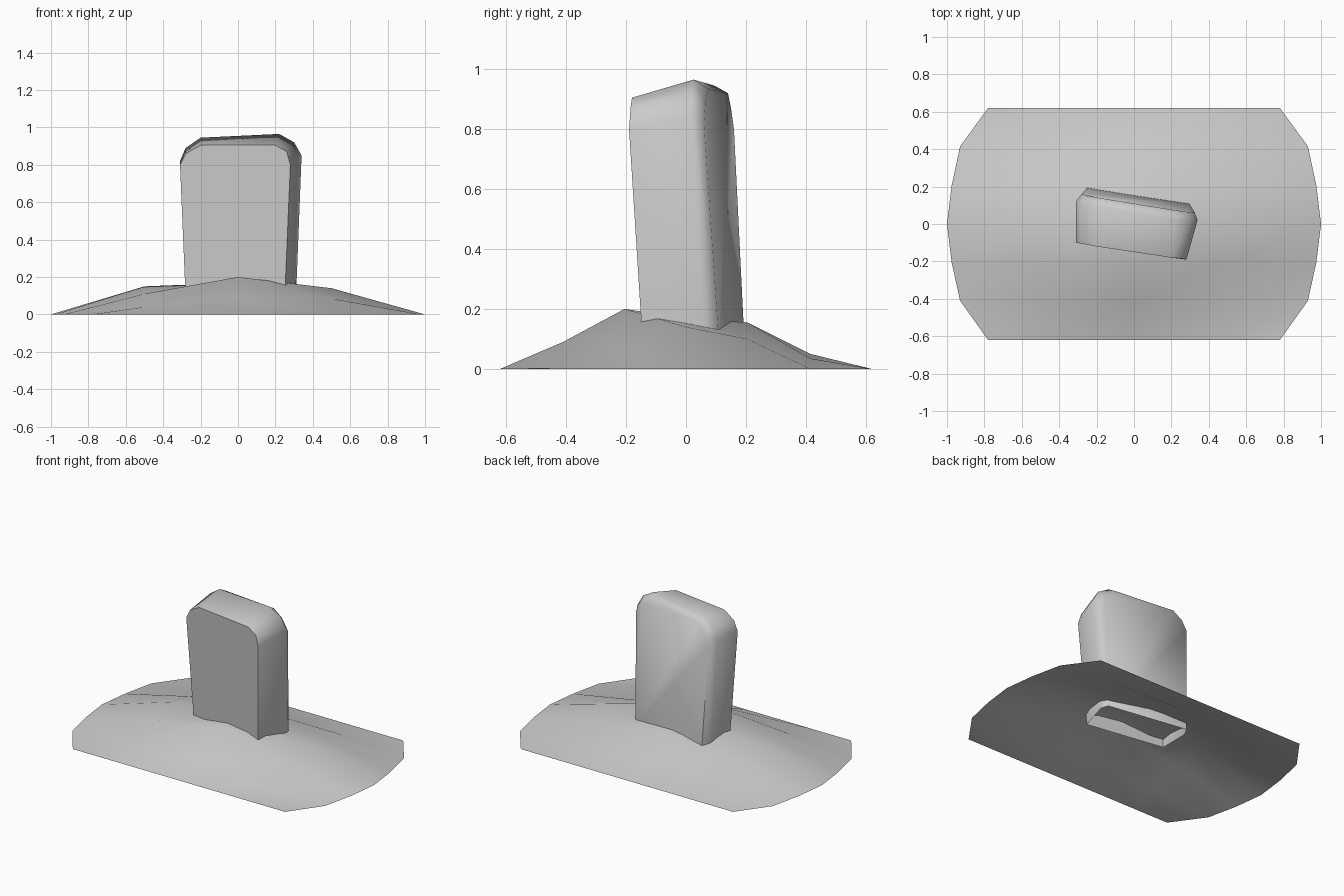
import bpy, math


def make_object(name, verts, faces, angle):
    mesh = bpy.data.meshes.new(name)
    mesh.from_pydata(verts, [], faces)
    obj = bpy.data.objects.new(name, mesh)
    bpy.context.collection.objects.link(obj)
    bpy.ops.object.select_all(action='DESELECT')
    obj.select_set(True)
    bpy.context.view_layer.objects.active = obj
    bpy.ops.object.shade_smooth_by_angle(angle=math.radians(angle))
    return obj


# Earth mound: open sheet, each row is y, half width, heights at x = -0.5, 0, 0.5
rows = [
    (-0.62, 0.78, 0.0, 0.0, 0.0),
    (-0.41, 0.93, 0.04, 0.09, 0.005),
    (-0.205, 0.975, 0.11, 0.20, 0.085),
    (0.0, 1.0, 0.15, 0.17, 0.14),
    (0.205, 0.975, 0.11, 0.155, 0.10),
    (0.415, 0.93, 0.035, 0.05, 0.035),
    (0.62, 0.78, 0.0, 0.0, 0.0),
]
verts, faces = [], []
for y, w, a, b, c in rows:
    verts += [(-w, y, 0), (-0.5, y, a), (0, y, b), (0.5, y, c), (w, y, 0)]
for r in range(len(rows) - 1):
    for c in range(4):
        i = r * 5 + c
        faces.append((i, i + 1, i + 6, i + 5))
make_object("earth_mound", verts, faces, 60)

# Leaning headstone: arched outlines at the front, top ridge and back, open below
front = [(-0.28, -0.06, 0.09), (-0.31, -0.10, 0.80), (-0.28, -0.105, 0.86), (-0.2, -0.12, 0.905),
         (0.2, -0.18, 0.905), (0.26, -0.185, 0.87), (0.28, -0.19, 0.80), (0.25, -0.145, 0.09)]
ridge = [(-0.28, 0.14, 0.09), (-0.31, 0.12, 0.82), (-0.28, 0.11, 0.89), (-0.2, 0.095, 0.945),
         (0.22, 0.025, 0.965), (0.30, 0.02, 0.92), (0.34, 0.02, 0.85), (0.31, 0.06, 0.09)]
back = [(-0.25, 0.195, 0.09), (-0.28, 0.16, 0.80), (-0.25, 0.15, 0.87), (-0.19, 0.14, 0.92),
        (0.21, 0.075, 0.935), (0.28, 0.065, 0.89), (0.325, 0.06, 0.82), (0.295, 0.11, 0.09)]
n = len(front)
faces = [tuple(reversed(range(n))), tuple(range(2 * n, 3 * n))]
for layer in range(2):
    for k in range(n - 1):
        i = layer * n + k
        faces.append((i, i + 1, i + 1 + n, i + n))
make_object("headstone", front + ridge + back, faces, 65)
